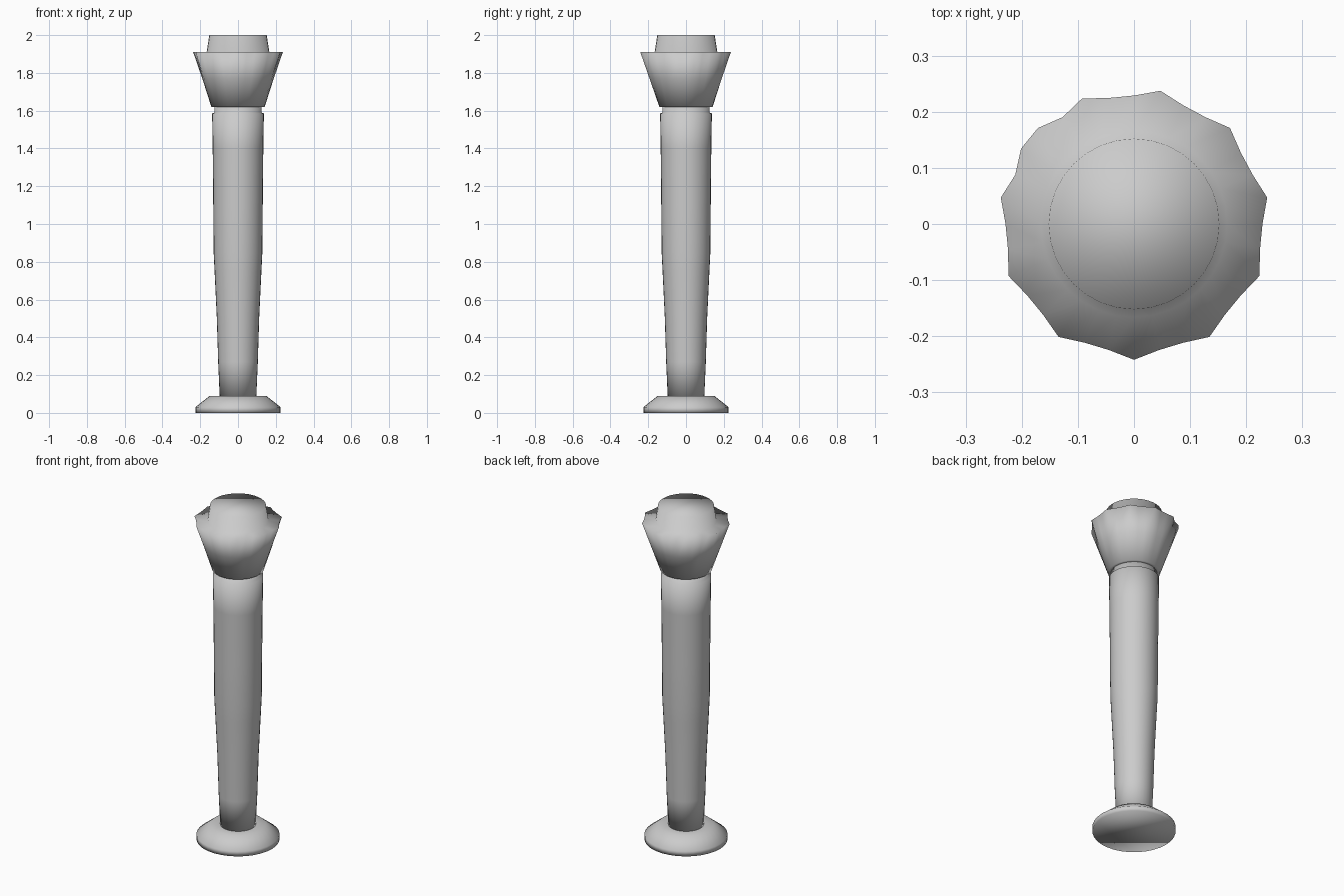
import bpy, bmesh, math

if "Cube" in bpy.data.objects:
    bpy.data.objects.remove(bpy.data.objects["Cube"])

SEGMENTS = 32
# Segments where the flared capital has a petal tip
PETALS = {0, 3, 6, 9, 12, 15, 18, 20, 21, 23, 26, 29}


def lathe(name, profile):
    """Turn (radius, z[, petal depth]) points into a closed smooth solid."""
    bm = bmesh.new()
    rings = []
    for radius, z, *depth in profile:
        ring = []
        for i in range(SEGMENTS):
            a = 2 * math.pi * i / SEGMENTS - math.pi / 2
            r = radius
            if depth and i not in PETALS:
                r -= depth[0]
            ring.append(bm.verts.new((r * math.cos(a), r * math.sin(a), z)))
        rings.append(ring)
    for low, high in zip(rings, rings[1:]):
        for i in range(SEGMENTS):
            j = (i + 1) % SEGMENTS
            bm.faces.new((low[i], low[j], high[j], high[i]))
    bm.faces.new(rings[0][::-1])
    bm.faces.new(rings[-1])
    for face in bm.faces:
        face.smooth = True
    bmesh.ops.recalc_face_normals(bm, faces=bm.faces)
    mesh = bpy.data.meshes.new(name)
    bm.to_mesh(mesh)
    bm.free()
    obj = bpy.data.objects.new(name, mesh)
    bpy.context.collection.objects.link(obj)
    return obj


# Round foot with a bevelled upper edge
lathe("base", [(0.226, 0), (0.226, 0.03), (0.15, 0.09), (0.09, 0.09)])

# Shaft widening upward, with a recessed neck under the capital
lathe("shaft", [(0.097, 0.09), (0.105, 0.27), (0.112, 0.5), (0.124, 0.75),
                (0.129, 0.85), (0.131, 1.1), (0.134, 1.4), (0.137, 1.585),
                (0.125, 1.59), (0.125, 1.62)])

# Flared petal capital and the round block on top of it
lathe("capital", [(0.12, 1.62), (0.141, 1.62), (0.193, 1.77, 0.004),
                  (0.242, 1.91, 0.013), (0.166, 1.91), (0.152, 2.0)])
